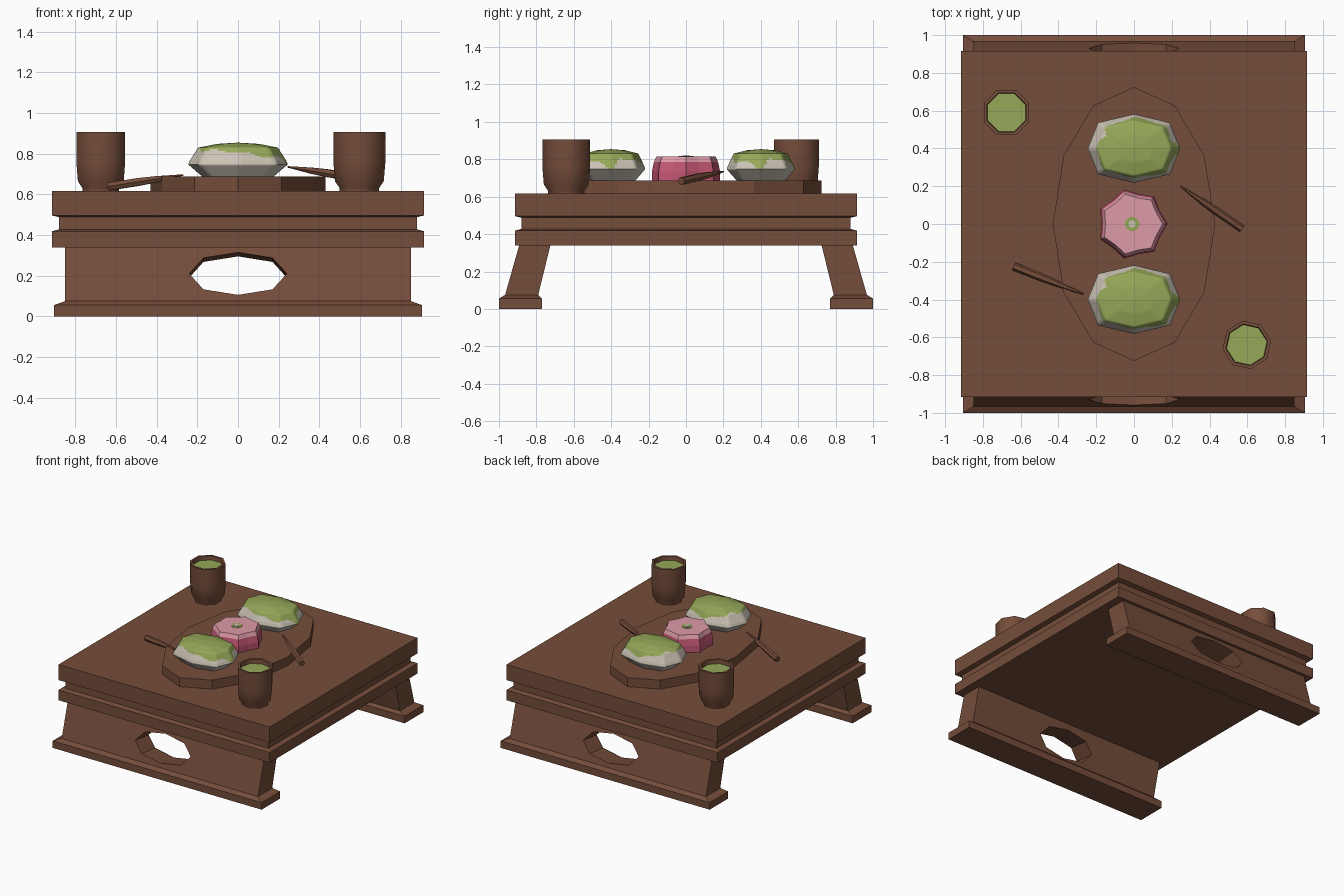
import bpy, bmesh, math
from mathutils import Vector

if "Cube" in bpy.data.objects:
    bpy.data.objects.remove(bpy.data.objects["Cube"])

def material(name, r, g, b):
    m = bpy.data.materials.new(name)
    lin = [((c / 255 + 0.055) / 1.055) ** 2.4 for c in (r, g, b)]
    m.diffuse_color = (*lin, 1)
    m.use_nodes = True
    m.node_tree.nodes["Principled BSDF"].inputs["Base Color"].default_value = m.diffuse_color
    return m

WOOD = material("brown wood", 117, 77, 58)
CREAM = material("rice white", 204, 195, 182)
GREEN = material("matcha green", 150, 168, 88)
PINK = material("light pink", 222, 155, 168)
ROSE = material("deep rose", 198, 88, 116)

def loft(name, rings, mats, rule=None, smooth=None):
    """Skin a stack of equal-length rings and cap both ends."""
    bm = bmesh.new()
    vs = [[bm.verts.new(p) for p in ring] for ring in rings]
    n = len(rings[0])
    for a, b in zip(vs, vs[1:]):
        for i in range(n):
            j = (i + 1) % n
            bm.faces.new((a[i], a[j], b[j], b[i]))
    bm.faces.new(vs[0][::-1])
    bm.faces.new(vs[-1])
    bmesh.ops.recalc_face_normals(bm, faces=bm.faces)
    if rule:
        for f in bm.faces:
            f.material_index = rule(f.calc_center_median())
    me = bpy.data.meshes.new(name)
    bm.to_mesh(me)
    bm.free()
    for m in mats:
        me.materials.append(m)
    if smooth:
        me.shade_smooth()
        me.set_sharp_from_angle(angle=math.radians(smooth))
    ob = bpy.data.objects.new(name, me)
    bpy.context.collection.objects.link(ob)
    return ob

def rect(hx, y0, y1, z):
    return [(-hx, y0, z), (hx, y0, z), (hx, y1, z), (-hx, y1, z)]

def ngon(n, rx, ry, z, cx=0, cy=0, turn=0):
    return [(cx + rx * math.cos(turn + 2 * math.pi * i / n),
             cy + ry * math.sin(turn + 2 * math.pi * i / n), z) for i in range(n)]

# table top with a recessed band
loft("table_top", [rect(h, -h, h, z) for h, z in
     ((.915, .338), (.915, .418), (.88, .428), (.88, .488), (.915, .496), (.915, .617))], [WOOD])

# splayed panel legs with a foot and an eight-sided opening
def leg(name, turn):
    ob = loft(name, [rect(.905, -1, -.77, 0), rect(.905, -1, -.77, .055),
                     rect(.85, -.967, -.79, .075), rect(.85, -.892, -.725, .34)], [WOOD])
    hole = [(.24, 0), (.17, .08), (0, .108), (-.17, .08),
            (-.24, 0), (-.17, -.08), (0, -.108), (.17, -.08)]
    cut = loft("leg_cutter", [[(x, y, .21 + z - .12 * (y + .93)) for x, z in hole]
                              for y in (-1.1, -.6)], [WOOD])
    cut.hide_render = True
    mod = ob.modifiers.new("opening", 'BOOLEAN')
    mod.operation, mod.solver, mod.object = 'DIFFERENCE', 'EXACT', cut
    dg = bpy.context.evaluated_depsgraph_get()
    me = bpy.data.meshes.new_from_object(ob.evaluated_get(dg))
    ob.modifiers.clear()
    ob.data = me
    bpy.data.objects.remove(cut)
    ob.rotation_euler.z = turn

leg("front_leg", 0)
leg("back_leg", math.pi)

# oval serving board
loft("serving_board", [ngon(12, .43, .725, z) for z in (.612, .687)], [WOOD])

# rice cakes with a green dusting that drips at one end
OCT = [(.245, 0), (.19, .137), (0, .182), (-.19, .137),
       (-.245, 0), (-.19, -.137), (0, -.182), (.19, -.137)]
OUT = []
for k in range(8):
    p, q = Vector(OCT[k]), Vector(OCT[(k + 1) % 8])
    OUT += [p.lerp(q, s / 8) for s in range(8)]
PROF = [(.70, .684), (1, .747), (.97, .765), (.80, .83), (.42, .848), (.02, .854)]

def rice_cake(name, cy):
    rings = []
    for (s0, z0), (s1, z1) in zip(PROF, PROF[1:]):
        for t in range(8):
            s, z = s0 + (s1 - s0) * t / 8, z0 + (z1 - z0) * t / 8
            rings.append([(p.x * s, cy + p.y * s, z) for p in OUT])
    rings.append([(p.x * .02, cy + p.y * .02, .854) for p in OUT])

    def dusted(c):
        a = math.atan2((c.y - cy) / .18, c.x / .245)
        edge = (.795 + .01 * math.sin(3 * a + .5) + .005 * math.sin(8 * a)
                + .03 * max(0, -math.cos(a)) - .055 * math.exp(-(a / .22) ** 2))
        return int(c.z > edge)
    loft(name, rings, [CREAM, GREEN], dusted, 60)

rice_cake("front_rice_cake", -.4)
rice_cake("back_rice_cake", .4)

# scalloped flower sweet
def petals(r, z):
    return [(-.01 + r * k * math.cos(a), r * k * math.sin(a), z)
            for i in range(14) for k, a in [((1, .87)[i % 2], math.pi * i / 7)]]

loft("flower_sweet", [petals(.187, .685), petals(.187, .735), petals(.176, .785), petals(.162, .815)],
     [ROSE, PINK], lambda c: int(c.z > .79))
loft("flower_centre", [ngon(8, .04, .04, z, -.01) for z in (.813, .818)], [GREEN])
loft("flower_centre_dot", [ngon(8, .02, .02, z, -.01) for z in (.817, .821)], [CREAM])

# tea cups
def cup(name, cx, cy, turn):
    prof = [(.098, .615), (.098, .63), (.122, .665), (.13, .76), (.13, .907), (.112, .907), (.108, .87)]
    loft(name + "_cup", [ngon(8, r, r, z, cx, cy, turn) for r, z in prof], [WOOD], None, 50)
    loft(name + "_tea", [ngon(8, .109, .109, z, cx, cy, turn) for z in (.868, .876)], [GREEN])

cup("left", -.675, .59, math.pi / 8)
cup("right", .597, -.64, math.radians(10))

# pointed wooden picks
def pick(name, tip, end):
    tip, end = Vector(tip), Vector(end)
    d = (end - tip).normalized()
    side = d.cross(Vector((0, 0, 1))).normalized()
    up = side.cross(d)
    rings = []
    for t, r in ((0, .004), (.35, .017), (.6, .022), (1, .022)):
        c = tip.lerp(end, t)
        rings.append([c + r * (side * math.cos(a) + up * math.sin(a))
                      for a in (math.pi * i / 3 for i in range(6))])
    loft(name, rings, [WOOD])

pick("left_pick", (-.27, -.37, .695), (-.635, -.225, .638))
pick("right_pick", (.245, .2, .735), (.572, -.025, .683))
